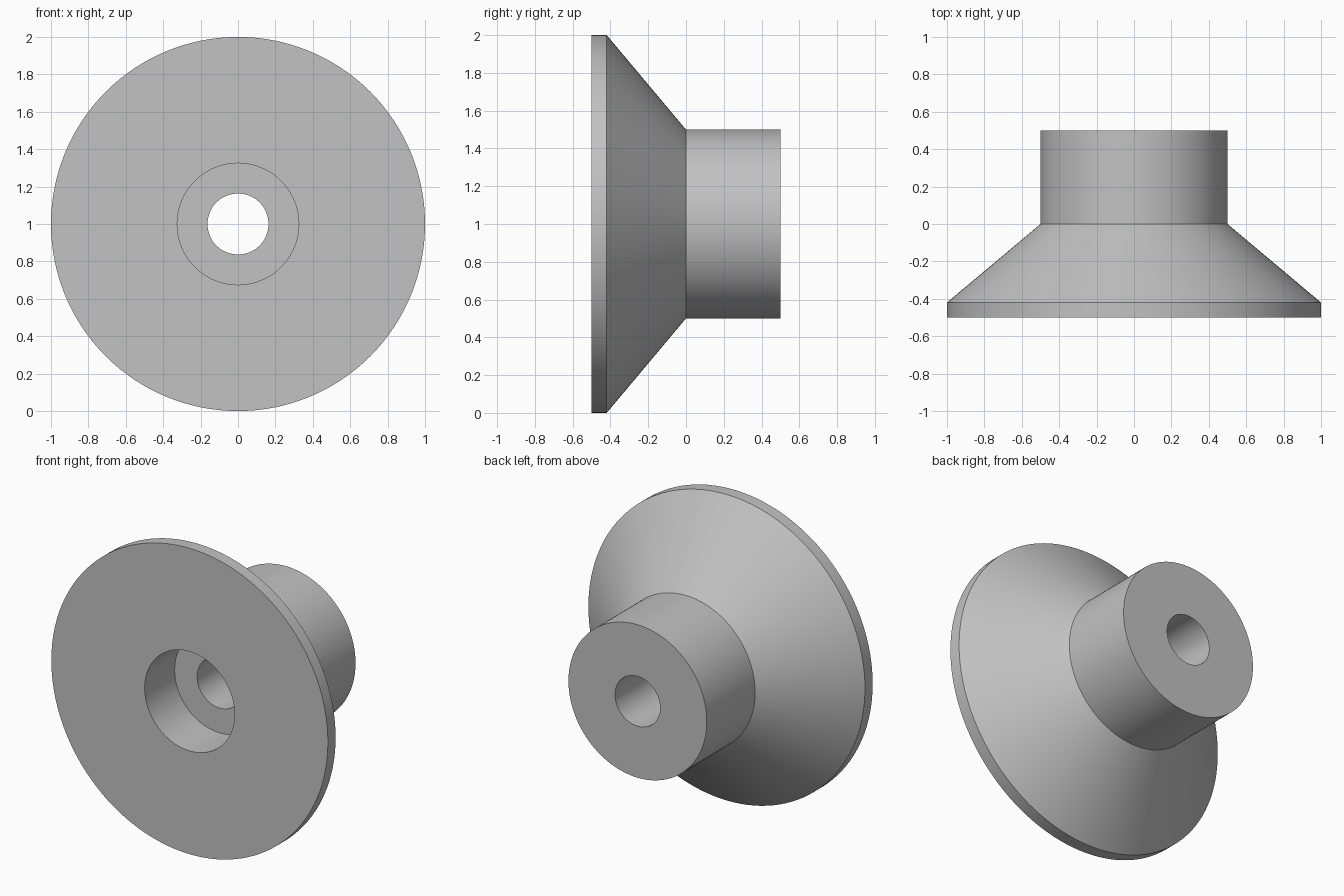
import bpy, bmesh, math
from mathutils import Matrix, Vector

cube = bpy.data.objects.get("Cube")
if cube:
    bpy.data.objects.remove(cube, do_unlink=True)

SEGMENTS = 128

# Plain grey
grey = bpy.data.materials.new("light_grey")
grey.use_nodes = True
colour = (0.54, 0.54, 0.54, 1)
grey.diffuse_color = colour
grey.node_tree.nodes["Principled BSDF"].inputs["Base Color"].default_value = colour

# Closed section as (radius, y): flange, cone, hub, bore, counterbore
section = [(0.325, -0.5), (1, -0.5), (1, -0.42), (0.5, 0), (0.5, 0.5),
           (0.163, 0.5), (0.163, -0.19), (0.325, -0.19)]

# Revolve the section about the y axis
bm = bmesh.new()
rings = []
for i in range(SEGMENTS):
    turn = Matrix.Rotation(math.tau * i / SEGMENTS, 4, 'Y')
    rings.append([bm.verts.new(turn @ Vector((r, y, 0)) + Vector((0, 0, 1)))
                  for r, y in section])
for i, ring in enumerate(rings):
    following = rings[(i + 1) % SEGMENTS]
    for j in range(len(section)):
        k = (j + 1) % len(section)
        bm.faces.new((ring[j], ring[k], following[k], following[j]))
bmesh.ops.recalc_face_normals(bm, faces=bm.faces)

mesh = bpy.data.meshes.new("flanged_hub")
bm.to_mesh(mesh)
bm.free()
mesh.materials.append(grey)
hub = bpy.data.objects.new("flanged_hub", mesh)
bpy.context.collection.objects.link(hub)

# Smooth round walls with crisp edges
bpy.ops.object.select_all(action='DESELECT')
hub.select_set(True)
bpy.context.view_layer.objects.active = hub
bpy.ops.object.shade_smooth_by_angle(angle=math.radians(30))
